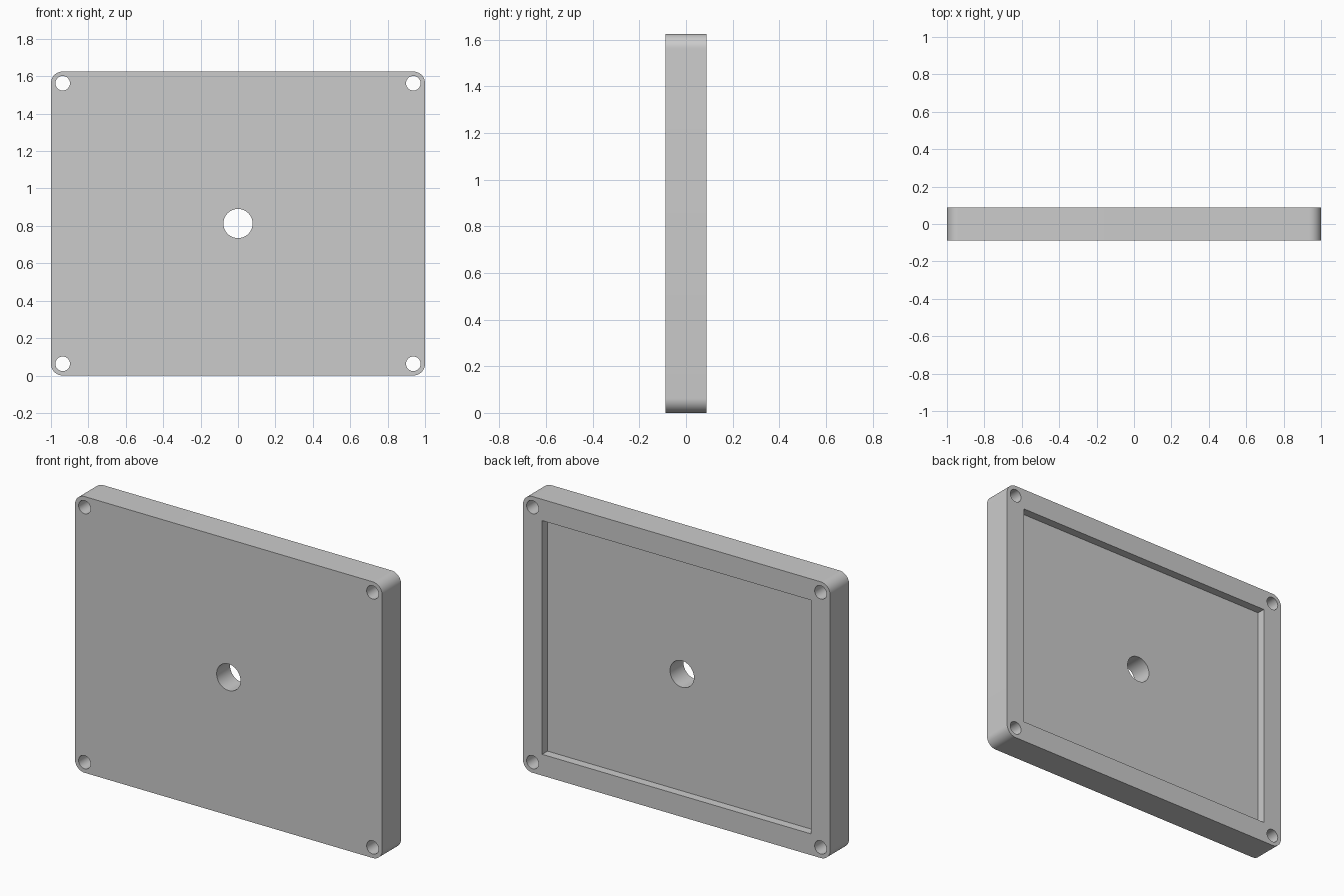
import bpy
import bmesh
import math
from mathutils import Matrix, Vector

WIDTH, DEPTH, HEIGHT = 2.0, 0.175, 1.625
CORNER = 0.0625      # corner radius, also the inset of the screw holes
BORDER = 0.125       # rim width around the recess
RECESS = 0.05        # recess depth

if "Cube" in bpy.data.objects:
    bpy.data.objects.remove(bpy.data.objects["Cube"], do_unlink=True)

grey = bpy.data.materials.new("plain_grey")
grey.use_nodes = True
colour = (0.6, 0.6, 0.6, 1)
grey.diffuse_color = colour
grey.node_tree.nodes["Principled BSDF"].inputs["Base Color"].default_value = colour


def make_object(name, bm):
    mesh = bpy.data.meshes.new(name)
    bm.to_mesh(mesh)
    bm.free()
    mesh.materials.append(grey)
    obj = bpy.data.objects.new(name, mesh)
    bpy.context.collection.objects.link(obj)
    return obj


def box(name, size, centre, radius=0):
    bm = bmesh.new()
    bmesh.ops.create_cube(bm, size=1)
    bmesh.ops.scale(bm, vec=size, verts=bm.verts)
    bmesh.ops.translate(bm, vec=centre, verts=bm.verts)
    if radius:
        # round only the edges that run front to back
        edges = [e for e in bm.edges
                 if abs(e.verts[0].co.y - e.verts[1].co.y) > DEPTH / 2]
        bmesh.ops.bevel(bm, geom=edges, offset=radius, segments=12,
                        profile=0.5, affect='EDGES')
    return make_object(name, bm)


def hole(name, x, z, radius):
    bm = bmesh.new()
    turn = Matrix.Translation((x, 0, z)) @ Matrix.Rotation(math.pi / 2, 4, 'X')
    bmesh.ops.create_cone(bm, cap_ends=True, segments=48, radius1=radius,
                          radius2=radius, depth=DEPTH * 3, matrix=turn)
    return make_object(name, bm)


# Plate with rounded corners
middle = HEIGHT / 2
plate = box("cover_plate", (WIDTH, DEPTH, HEIGHT), (0, 0, middle), CORNER)

# Shallow recess in the back, centre hole and corner screw holes
cutters = [
    box("recess_cutter",
        (WIDTH - 2 * BORDER, RECESS * 2, HEIGHT - 2 * BORDER),
        (0, DEPTH / 2, middle)),
    hole("centre_hole_cutter", 0, middle, 0.078),
]
for x in (-1, 1):
    for z in (-1, 1):
        cutters.append(hole("screw_hole_cutter", x * (WIDTH / 2 - CORNER),
                            middle + z * (middle - CORNER), 0.039))

bpy.ops.object.select_all(action='DESELECT')
plate.select_set(True)
bpy.context.view_layer.objects.active = plate
for cutter in cutters:
    cutter.hide_render = True
    mod = plate.modifiers.new("cut", 'BOOLEAN')
    mod.operation = 'DIFFERENCE'
    mod.solver = 'EXACT'
    mod.object = cutter
    bpy.ops.object.modifier_apply(modifier=mod.name)
    bpy.data.objects.remove(cutter, do_unlink=True)

# Smooth hole walls and corners, crisp rims
bpy.ops.object.shade_smooth_by_angle(angle=math.radians(30))
